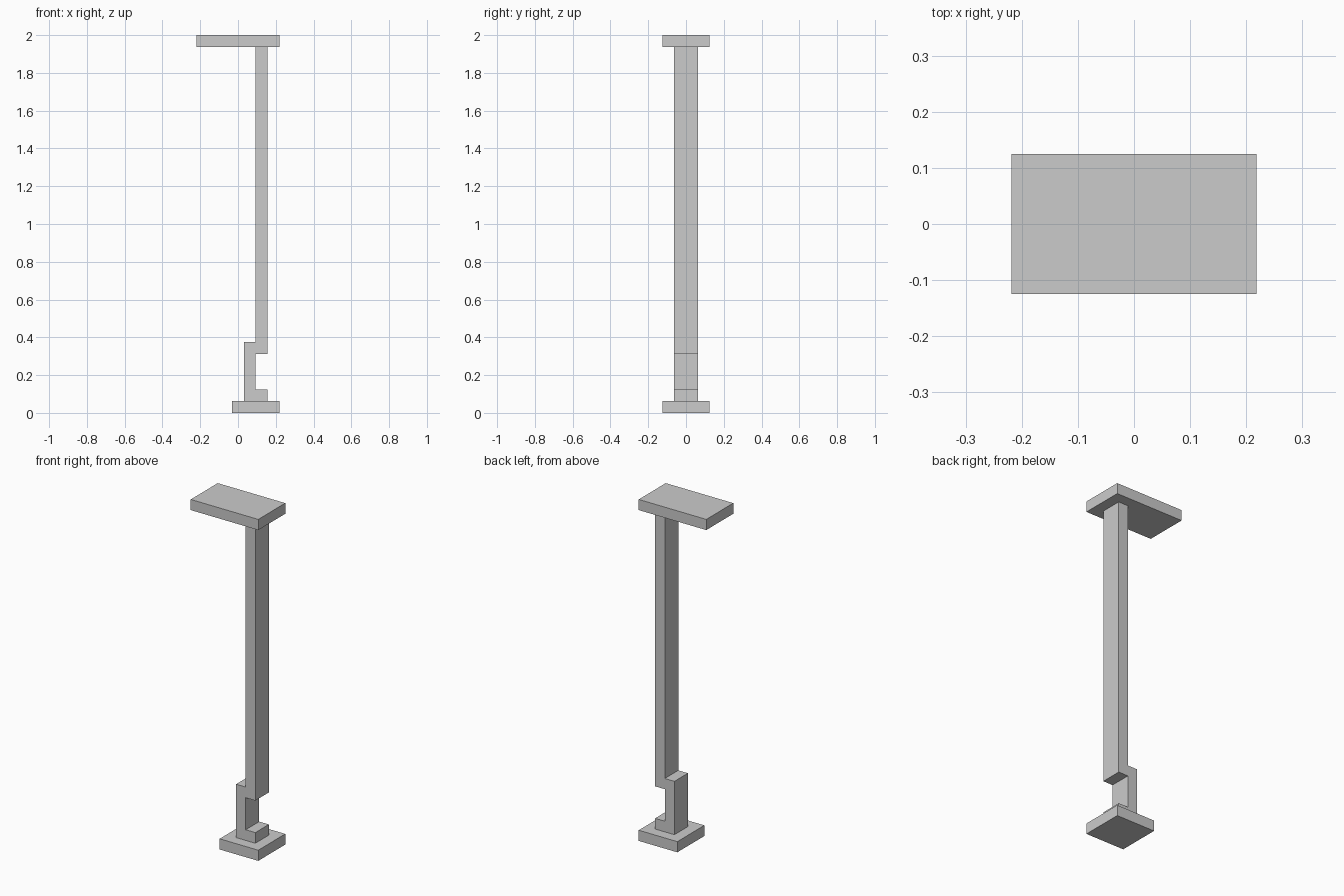
import bpy, bmesh

if "Cube" in bpy.data.objects:
    bpy.data.objects.remove(bpy.data.objects["Cube"])

U = 1 / 16  # base module: every size is a multiple of this


def extrude_profile(name, points, depth):
    """Extrude a closed x-z outline symmetrically along y."""
    bm = bmesh.new()
    face = bm.faces.new([bm.verts.new((x, -depth / 2, z)) for x, z in points])
    result = bmesh.ops.extrude_face_region(bm, geom=[face])
    verts = [g for g in result["geom"] if isinstance(g, bmesh.types.BMVert)]
    bmesh.ops.translate(bm, verts=verts, vec=(0, depth, 0))
    bmesh.ops.recalc_face_normals(bm, faces=bm.faces)
    mesh = bpy.data.meshes.new(name)
    bm.to_mesh(mesh)
    bm.free()
    obj = bpy.data.objects.new(name, mesh)
    bpy.context.collection.objects.link(obj)
    return obj


def plate(name, x0, x1, z0, z1, depth):
    return extrude_profile(name, [(x0, z0), (x1, z0), (x1, z1), (x0, z1)], depth)


right = 3.5 * U                   # shared right edge of both plates
back, mid, front = 0.5 * U, 1.5 * U, 2.5 * U

# Square base plate and wide top plate
plate("base_plate", right - 4 * U, right, 0, U, 4 * U)
plate("top_plate", -right, right, 31 * U, 32 * U, 4 * U)

# Stepped post: foot, offset bracket and tall shaft in one outline
extrude_profile("post", [
    (back, U), (front, U), (front, 2 * U), (mid, 2 * U),
    (mid, 5 * U), (front, 5 * U), (front, 31 * U), (mid, 31 * U),
    (mid, 6 * U), (back, 6 * U),
], 2 * U)
